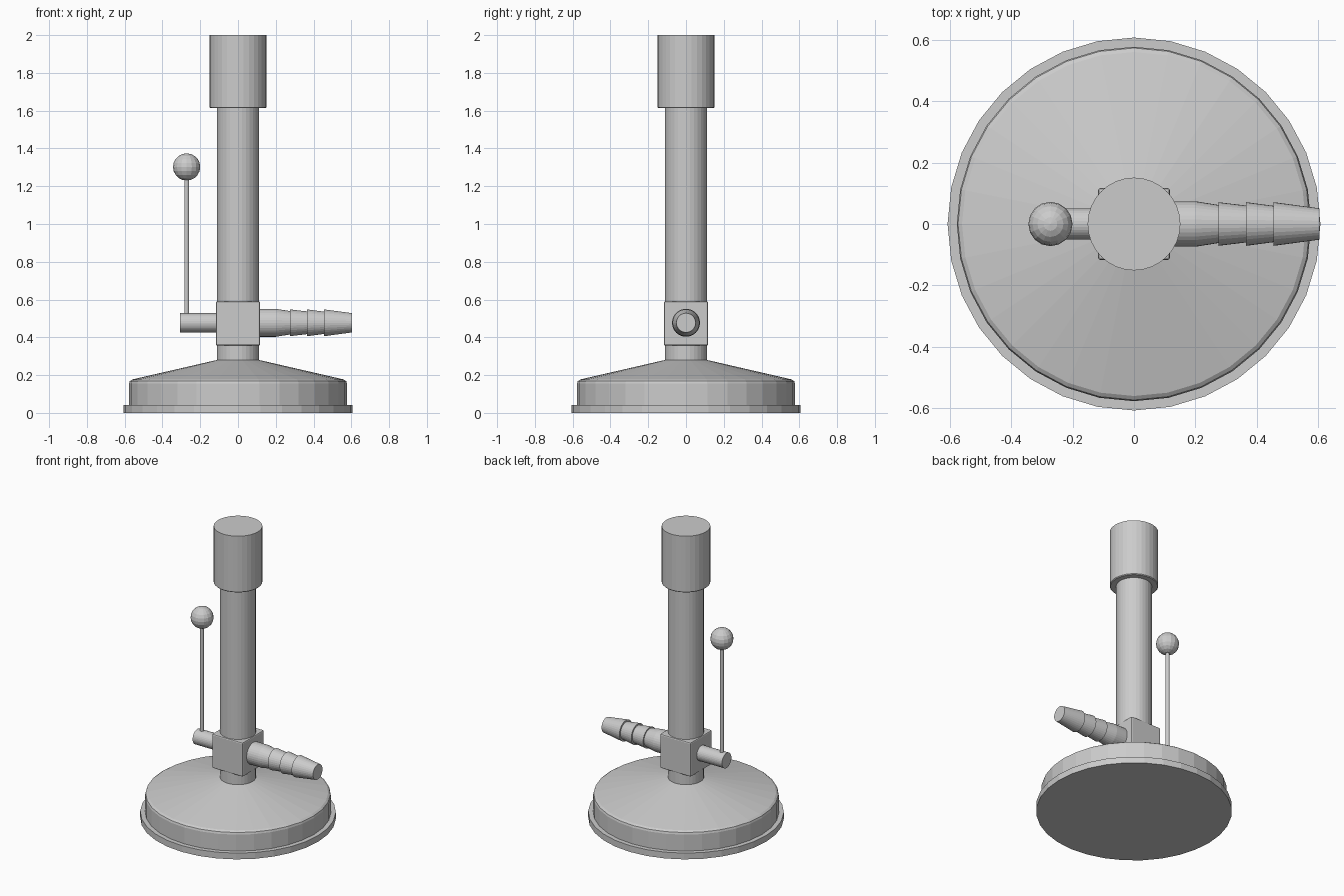
import bpy, bmesh
from math import pi, cos, sin
from mathutils import Matrix

if "Cube" in bpy.data.objects:
    bpy.data.objects.remove(bpy.data.objects["Cube"])


def add_object(name, bm):
    bmesh.ops.recalc_face_normals(bm, faces=bm.faces)
    mesh = bpy.data.meshes.new(name)
    bm.to_mesh(mesh)
    bm.free()
    obj = bpy.data.objects.new(name, mesh)
    bpy.context.collection.objects.link(obj)
    return obj


def lathe(name, profile, sides, matrix=Matrix()):
    """Closed solid of revolution from (radius, height) points about local z."""
    bm = bmesh.new()
    rings = []
    for r, h in profile:
        rings.append([bm.verts.new((r * cos(2 * pi * i / sides),
                                    r * sin(2 * pi * i / sides), h))
                      for i in range(sides)])
    for a, b in zip(rings, rings[1:]):
        for i in range(sides):
            j = (i + 1) % sides
            bm.faces.new((a[i], a[j], b[j], b[i]))
    bm.faces.new(rings[0][::-1])
    bm.faces.new(rings[-1])
    bm.transform(matrix)
    return add_object(name, bm)


# Weighted foot: rim, drum wall, rounded shoulder and shallow cone
lathe("base", [(0.607, 0), (0.607, 0.043), (0.577, 0.043), (0.577, 0.155),
               (0.573, 0.168), (0.56, 0.177), (0.112, 0.28), (0.105, 0.28)], 32)

# Burner tube running from the foot up into the collar
lathe("burner_tube", [(0.111, 0.27), (0.111, 1.62)], 32)

# Wider collar at the mouth
lathe("top_collar", [(0.146, 1.613), (0.151, 1.618), (0.151, 2.0)], 32)

# Square valve block with softened edges
bm = bmesh.new()
bmesh.ops.create_cube(bm, size=0.234,
                      matrix=Matrix.Translation((0, 0, 0.473)))
block = add_object("valve_block", bm)
bevel = block.modifiers.new("soft_edges", 'BEVEL')
bevel.width = 0.008
bevel.segments = 2

# Ribbed hose connector pointing to +x
axis_x = Matrix.Translation((0, 0, 0.477)) @ Matrix.Rotation(pi / 2, 4, 'Y')
lathe("hose_barb", [(0.074, 0.1), (0.074, 0.20), (0.062, 0.275),
                    (0.071, 0.275), (0.06, 0.365), (0.071, 0.365),
                    (0.059, 0.455), (0.071, 0.455), (0.051, 0.604)],
      32, axis_x)

# Pilot stub pointing to -x
lathe("pilot_stub", [(0.051, -0.308), (0.051, -0.1)], 32, axis_x)

# Thin upright pilot rod with ball
lathe("pilot_rod", [(0.0125, 0.5), (0.0125, 1.26)], 16,
      Matrix.Translation((-0.272, 0, 0)))
bm = bmesh.new()
bmesh.ops.create_uvsphere(bm, u_segments=16, v_segments=10, radius=0.072,
                          matrix=Matrix.Translation((-0.272, 0, 1.302)))
add_object("pilot_ball", bm)
